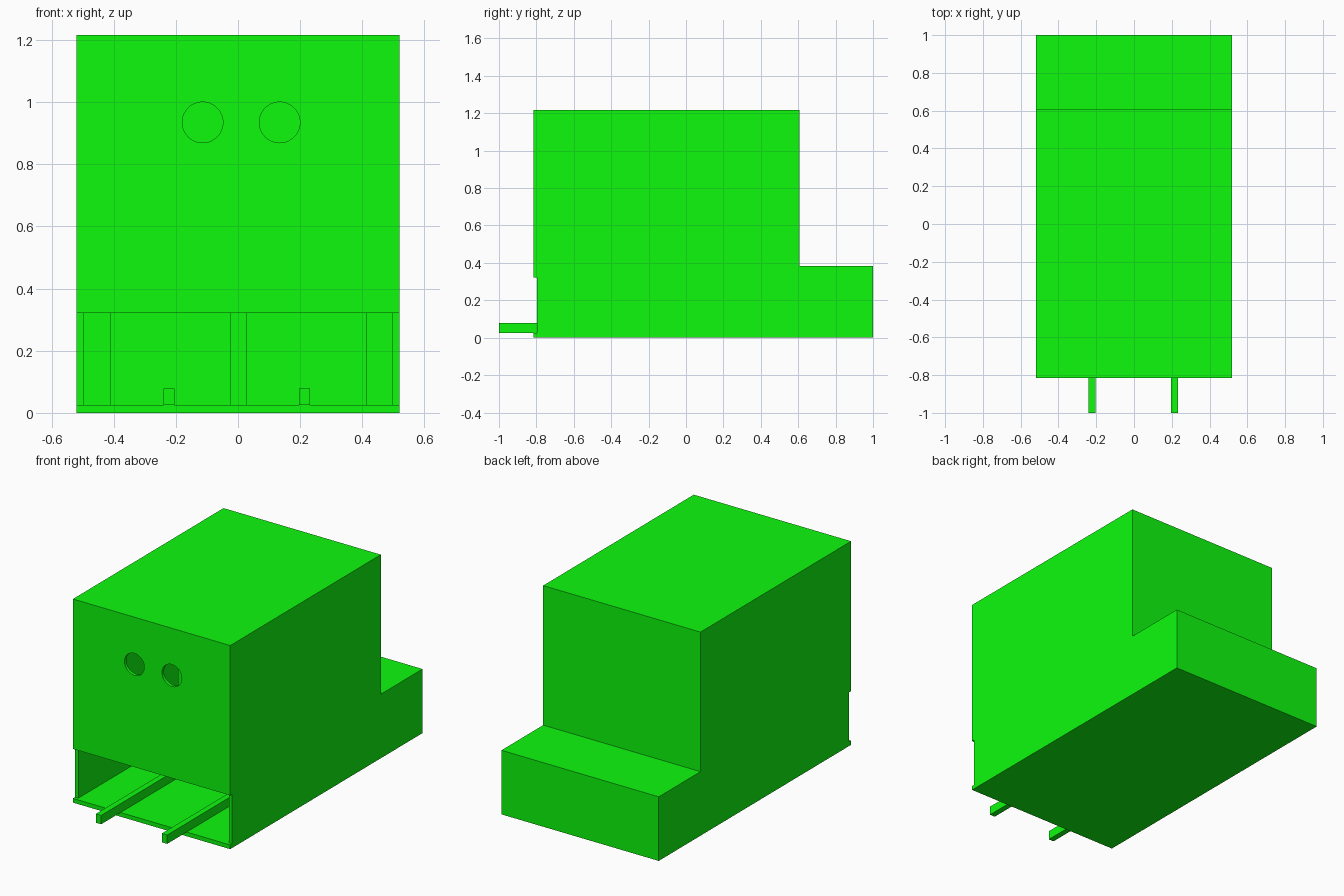
import bpy, bmesh
from math import radians

if "Cube" in bpy.data.objects:
    bpy.data.objects.remove(bpy.data.objects["Cube"])

green = bpy.data.materials.new("green")
green.diffuse_color = (0.004, 0.95, 0.004, 1)
green.use_nodes = True
green.node_tree.nodes["Principled BSDF"].inputs["Base Color"].default_value = green.diffuse_color


def prism(name, profile, x0, x1):
    """Extrude a closed (y, z) profile from x0 to x1."""
    bm = bmesh.new()
    face = bm.faces.new([bm.verts.new((x0, y, z)) for y, z in profile])
    ext = bmesh.ops.extrude_face_region(bm, geom=[face])
    moved = [v for v in ext["geom"] if isinstance(v, bmesh.types.BMVert)]
    bmesh.ops.translate(bm, vec=(x1 - x0, 0, 0), verts=moved)
    bmesh.ops.recalc_face_normals(bm, faces=bm.faces)
    me = bpy.data.meshes.new(name)
    bm.to_mesh(me)
    bm.free()
    me.materials.append(green)
    ob = bpy.data.objects.new(name, me)
    bpy.context.collection.objects.link(ob)
    return ob


def box(name, x, y, z):
    return prism(name, [(y[0], z[0]), (y[1], z[0]), (y[1], z[1]), (y[0], z[1])], *x)


W, T = 0.52, 0.022           # half width, wall thickness
FRONT, STEP, BACK = -0.816, 0.606, 1.0
FLOOR, LOW, LID, TOP = 0.025, 0.383, 1.205, 1.217

# Floor and lid
box("floor", (-W, W), (FRONT, BACK), (0, FLOOR))
box("lid", (-W, W), (FRONT, STEP), (LID, TOP))

# Stepped side walls
side = [(-0.797, FLOOR), (BACK, FLOOR), (BACK, LOW), (STEP, LOW), (STEP, LID), (-0.797, LID)]
prism("left_wall", side, -W, -W + T)
prism("right_wall", side, W - T, W)

# Rear walls and the roof of the low rear box
inner = (-W + T, W - T)
box("upper_back_wall", inner, (STEP - T, STEP), (LOW - T, LID))
box("rear_box_roof", inner, (STEP, BACK), (LOW - T, LOW))
box("rear_box_back", inner, (BACK - T, BACK), (FLOOR, LOW - T))

# Front panel with two round windows
panel = box("front_panel", (-W, W), (FRONT, -0.797), (0.321, LID))
for x in (-0.114, 0.134):
    bpy.ops.mesh.primitive_cylinder_add(vertices=48, radius=0.0655, depth=0.2,
                                        location=(x, -0.805, 0.935), rotation=(radians(90), 0, 0))
    cutter = bpy.context.object
    cutter.name = "window_cutter"
    cutter.data.materials.append(green)
    mod = panel.modifiers.new("window", 'BOOLEAN')
    mod.object = cutter
    mod.solver = 'EXACT'
    bpy.context.view_layer.objects.active = panel
    bpy.ops.object.modifier_apply(modifier=mod.name)
    bpy.data.objects.remove(cutter)

# Inner cabinets and the rails leading out of them
for name, cab, rail in (("left", (-0.412, -0.022), (-0.24, -0.205)),
                        ("right", (0.026, 0.416), (0.197, 0.232))):
    box(name + "_cabinet", cab, (0.02, 0.55), (FLOOR, 0.75))
    box(name + "_rail", rail, (-1.0, 0.02), (FLOOR, 0.078))
